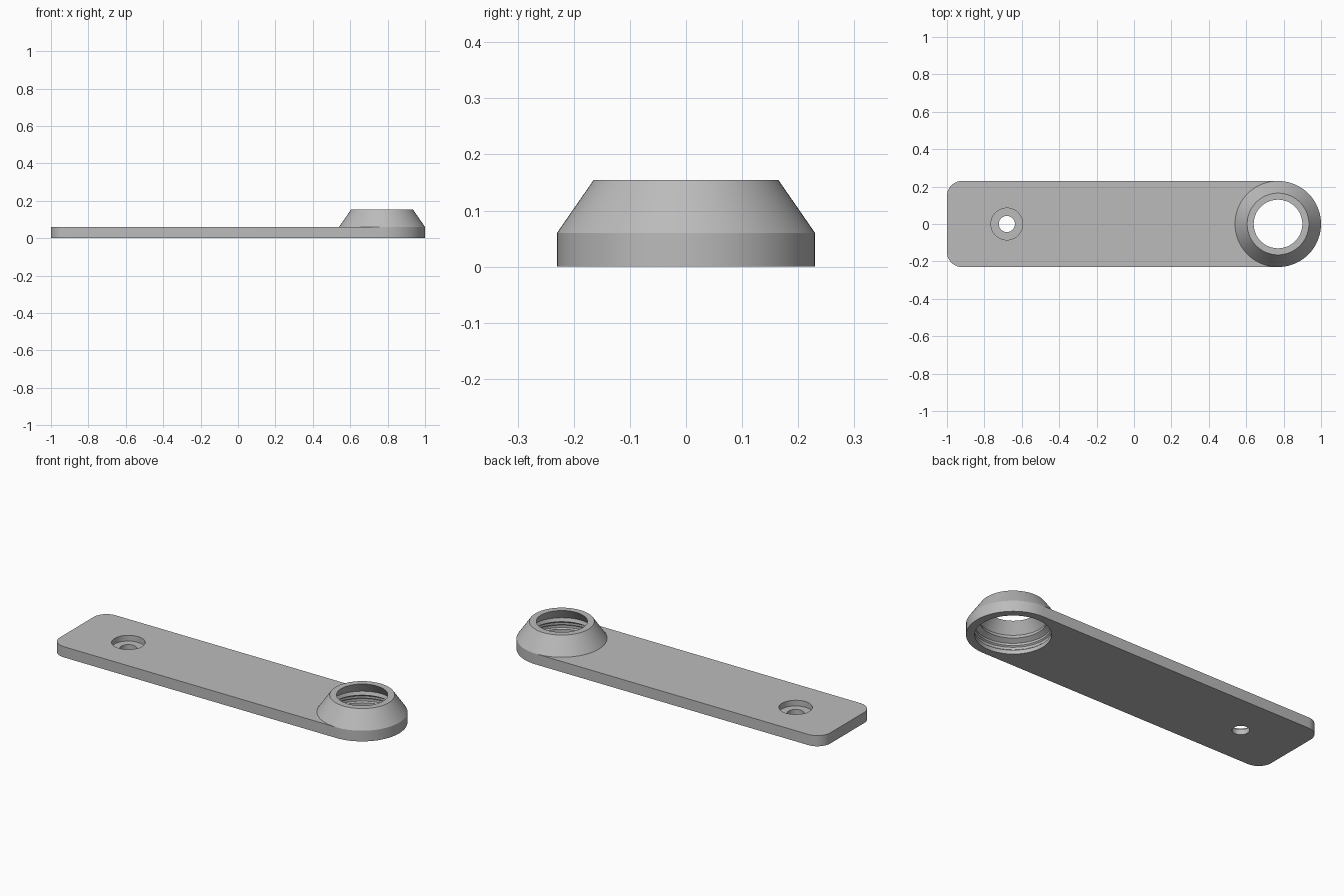
import bpy
import bmesh
from math import sin, cos, pi, radians

cube = bpy.data.objects.get("Cube")
if cube:
    bpy.data.objects.remove(cube, do_unlink=True)

THICK, HALF, RING_X, HOLE_X = 0.06, 0.23, 0.77, -0.68

grey = bpy.data.materials.new("light grey")
grey.use_nodes = True
grey.diffuse_color = (0.5, 0.5, 0.5, 1)
for node in grey.node_tree.nodes:
    if node.type == 'BSDF_PRINCIPLED':
        node.inputs["Base Color"].default_value = grey.diffuse_color


def finish(name, bm):
    mesh = bpy.data.meshes.new(name)
    bm.to_mesh(mesh)
    bm.free()
    obj = bpy.data.objects.new(name, mesh)
    bpy.context.collection.objects.link(obj)
    mesh.materials.append(grey)
    return obj


def lathe(name, profile, x, capped=False, steps=72):
    """Revolve a list of (radius, height) points about a vertical axis at x."""
    bm = bmesh.new()
    rings = [[bm.verts.new((x + r * cos(2 * pi * i / steps),
                            r * sin(2 * pi * i / steps), z))
              for i in range(steps)] for r, z in profile]
    for low, high in zip(rings, rings[1:]):
        for i in range(steps):
            j = (i + 1) % steps
            bm.faces.new((low[i], low[j], high[j], high[i]))
    if capped:
        bm.faces.new(rings[0][::-1])
        bm.faces.new(rings[-1])
    return finish(name, bm)


def arc(x, y, r, start, end, steps):
    return [(x + r * cos(radians(start + (end - start) * i / steps)),
             y + r * sin(radians(start + (end - start) * i / steps)))
            for i in range(steps + 1)]


def shade(obj):
    bpy.ops.object.select_all(action='DESELECT')
    obj.select_set(True)
    bpy.context.view_layer.objects.active = obj
    bpy.ops.object.shade_smooth_by_angle(angle=radians(25))


# Flat strap: one round end, two small rounded corners
corner = 0.08
outline = (arc(RING_X, 0, HALF, -90, 90, 36)
           + arc(-1 + corner, HALF - corner, corner, 90, 180, 10)
           + arc(-1 + corner, -HALF + corner, corner, 180, 270, 10))
bm = bmesh.new()
base = bm.faces.new([bm.verts.new((x, y, 0)) for x, y in outline])
top = bmesh.ops.extrude_face_region(bm, geom=[base])["geom"]
bmesh.ops.translate(bm, vec=(0, 0, THICK),
                    verts=[v for v in top if isinstance(v, bmesh.types.BMVert)])
bmesh.ops.recalc_face_normals(bm, faces=bm.faces)
strap = finish("strap", bm)

# Counterbored screw hole and grooved ring opening
cutters = [
    lathe("screw_hole_cutter", [(0.043, -0.1), (0.043, 0.028),
                                (0.085, 0.028), (0.085, 0.1)], HOLE_X, True),
    lathe("ring_hole_cutter", [(0.188, -0.1), (0.188, 0.022), (0.195, 0.028),
                               (0.195, 0.042), (0.188, 0.048), (0.188, 0.1)],
          RING_X, True),
]
for cutter in cutters:
    cutter.hide_render = True
    mod = strap.modifiers.new(cutter.name, 'BOOLEAN')
    mod.operation, mod.solver, mod.object = 'DIFFERENCE', 'EXACT', cutter
    bpy.context.view_layer.objects.active = strap
    bpy.ops.object.modifier_apply(modifier=mod.name)
    bpy.data.objects.remove(cutter, do_unlink=True)
shade(strap)

# Tapered collar with an inner ridge, standing on the round end
collar = lathe("collar", [(HALF, THICK), (0.165, 0.154), (0.13, 0.154),
                          (0.17, 0.095), (0.163, 0.076), (0.188, THICK)], RING_X)
shade(collar)
